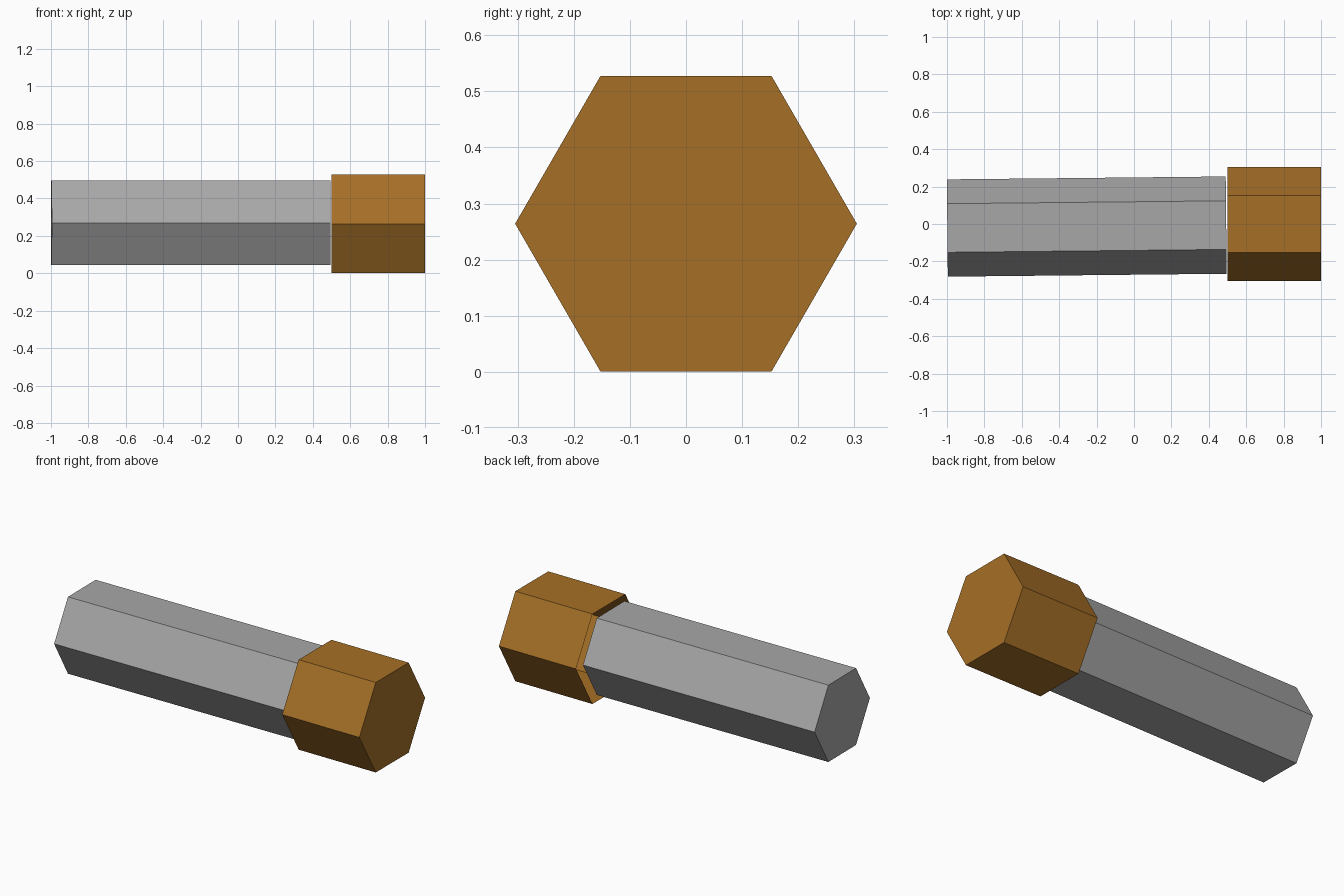
import bpy, bmesh, math
from mathutils import Matrix

if "Cube" in bpy.data.objects:
    bpy.data.objects.remove(bpy.data.objects["Cube"])


def hex_prism(name, start, end, radius, colour, open_start=False):
    """Six-sided prism running between two centre points, flats on top and bottom."""
    dx, dy = end[0] - start[0], end[1] - start[1]
    length, yaw = math.hypot(dx, dy), math.atan2(dy, dx)
    place = Matrix.Translation(start) @ Matrix.Rotation(yaw, 4, 'Z')
    bm = bmesh.new()
    rings = []
    for x in (0, length):
        rings.append([bm.verts.new(place @ Matrix.Translation(
            (x, radius * math.cos(i * math.pi / 3), radius * math.sin(i * math.pi / 3))).translation)
            for i in range(6)])
    a, b = rings
    for i in range(6):
        j = (i + 1) % 6
        bm.faces.new((a[i], a[j], b[j], b[i]))
    bm.faces.new(b)
    if not open_start:
        bm.faces.new(a[::-1])
    bmesh.ops.recalc_face_normals(bm, faces=bm.faces)
    mesh = bpy.data.meshes.new(name)
    bm.to_mesh(mesh)
    bm.free()
    mat = bpy.data.materials.new(name + "_colour")
    mat.diffuse_color = (*colour, 1)
    mat.use_nodes = True
    mat.node_tree.nodes["Principled BSDF"].inputs["Base Color"].default_value = mat.diffuse_color
    mesh.materials.append(mat)
    obj = bpy.data.objects.new(name, mesh)
    bpy.context.collection.objects.link(obj)
    return obj


# Grey shaft, very slightly turned off the x axis
hex_prism("shaft", (-0.998, -0.0215, 0.27), (0.493, -0.006, 0.27), 0.26, (0.39, 0.39, 0.39))

# Brown cap, a thin shell open towards the shaft
hex_prism("end_cap", (0.5, 0, 0.264), (1.0, 0, 0.264), 0.3045, (0.38, 0.16, 0.02), open_start=True)
